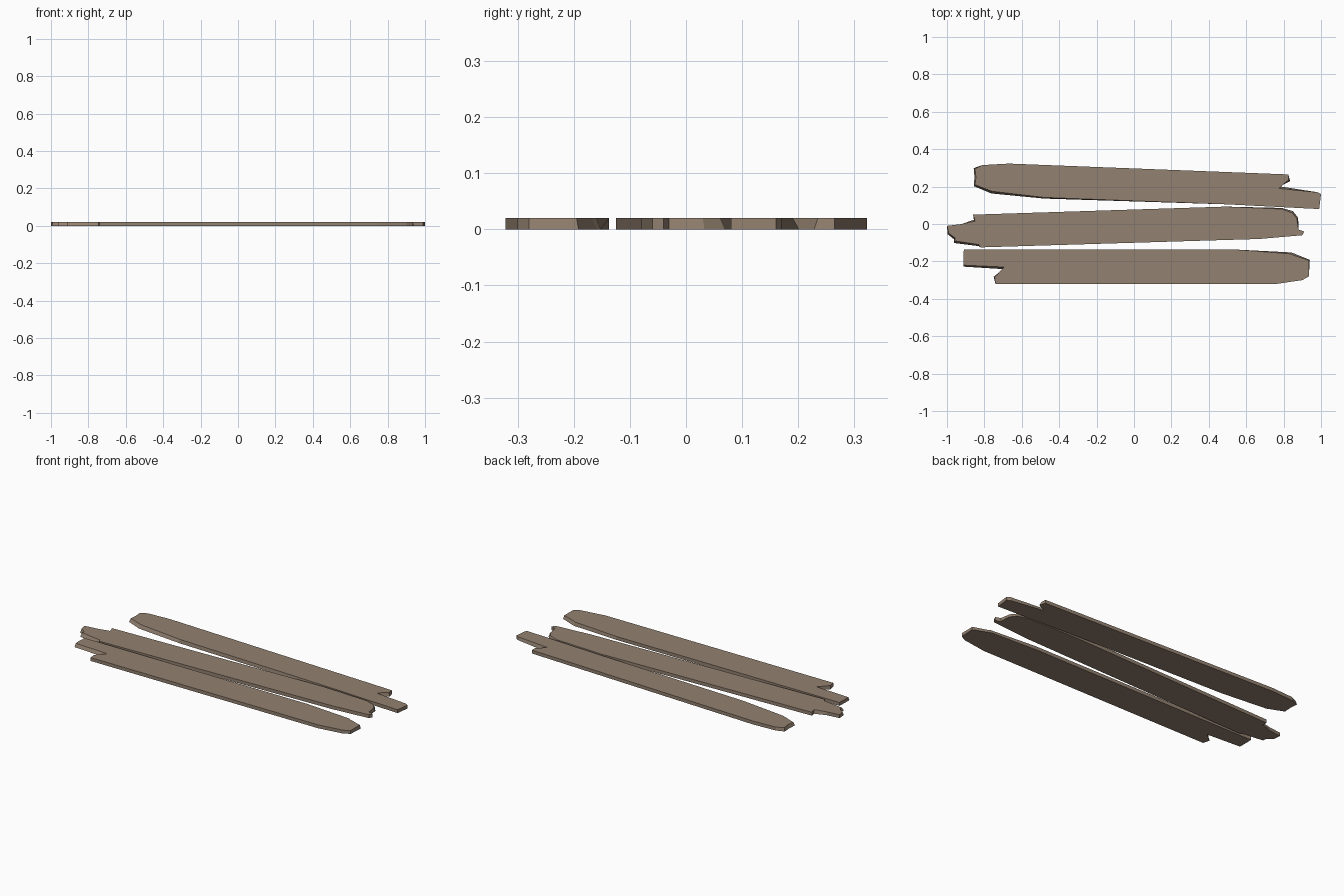
import bpy
from mathutils import Vector

THICK = 0.02

wood = bpy.data.materials.new("weathered_wood")
wood.diffuse_color = (0.29, 0.22, 0.162, 1)


def plank(name, outline, flared):
    """Extrude a clockwise outline; flared points step outward at the underside."""
    pts = [Vector(p) for p in outline]
    n = len(pts)
    under = []
    for i, p in enumerate(pts):
        d = (pts[(i + 1) % n] - pts[i - 1]).normalized()
        under.append(p + Vector((-d.y, d.x)) * flared.get(i, 0))
    verts = [(p.x, p.y, THICK) for p in pts] + [(p.x, p.y, 0) for p in under]
    faces = [tuple(reversed(range(n))), tuple(range(n, 2 * n))]
    faces += [(i, (i + 1) % n, (i + 1) % n + n, i + n) for i in range(n)]
    me = bpy.data.meshes.new(name)
    me.from_pydata(verts, [], faces)
    me.materials.append(wood)
    ob = bpy.data.objects.new(name, me)
    bpy.context.collection.objects.link(ob)
    return ob


# Back plank: rounded left end, broken tongue on the right
plank("back_plank", [
    (-0.85, 0.295), (-0.81, 0.315), (-0.67, 0.323), (0.825, 0.265),
    (0.825, 0.235), (0.775, 0.19), (0.98, 0.17), (1.0, 0.16), (0.99, 0.08),
    (0.5, 0.105), (-0.48, 0.142), (-0.76, 0.175), (-0.85, 0.21), (-0.845, 0.25)],
    {0: 0.008, 4: 0.012, 5: 0.012, 10: 0.006, 11: 0.012, 12: 0.01, 13: 0.008})

# Middle plank: splintered at both ends
plank("middle_plank", [
    (-1.0, -0.01), (-0.92, 0.0), (-0.85, 0.015), (-0.86, 0.05), (0.49, 0.093),
    (0.79, 0.08), (0.845, 0.06), (0.87, 0.03), (0.88, -0.03), (0.91, -0.04),
    (0.9, -0.06), (0.67, -0.08), (-0.82, -0.125), (-0.83, -0.11),
    (-0.96, -0.09), (-0.955, -0.075), (-0.99, -0.05)],
    {2: 0.01, 5: 0.006, 6: 0.01, 7: 0.008, 13: 0.008, 14: 0.012, 15: 0.01, 16: 0.008})

# Front plank: narrow tongue on the left, tapered right end
plank("front_plank", [
    (-0.91, -0.137), (0.55, -0.137), (0.84, -0.16), (0.855, -0.168),
    (0.935, -0.195), (0.935, -0.28), (0.9, -0.3), (0.75, -0.322),
    (-0.74, -0.322), (-0.745, -0.285), (-0.695, -0.23), (-0.91, -0.22),
    (-0.912, -0.19)],
    {2: 0.008, 3: 0.01, 4: 0.006, 9: 0.006, 10: 0.012, 11: 0.008})
